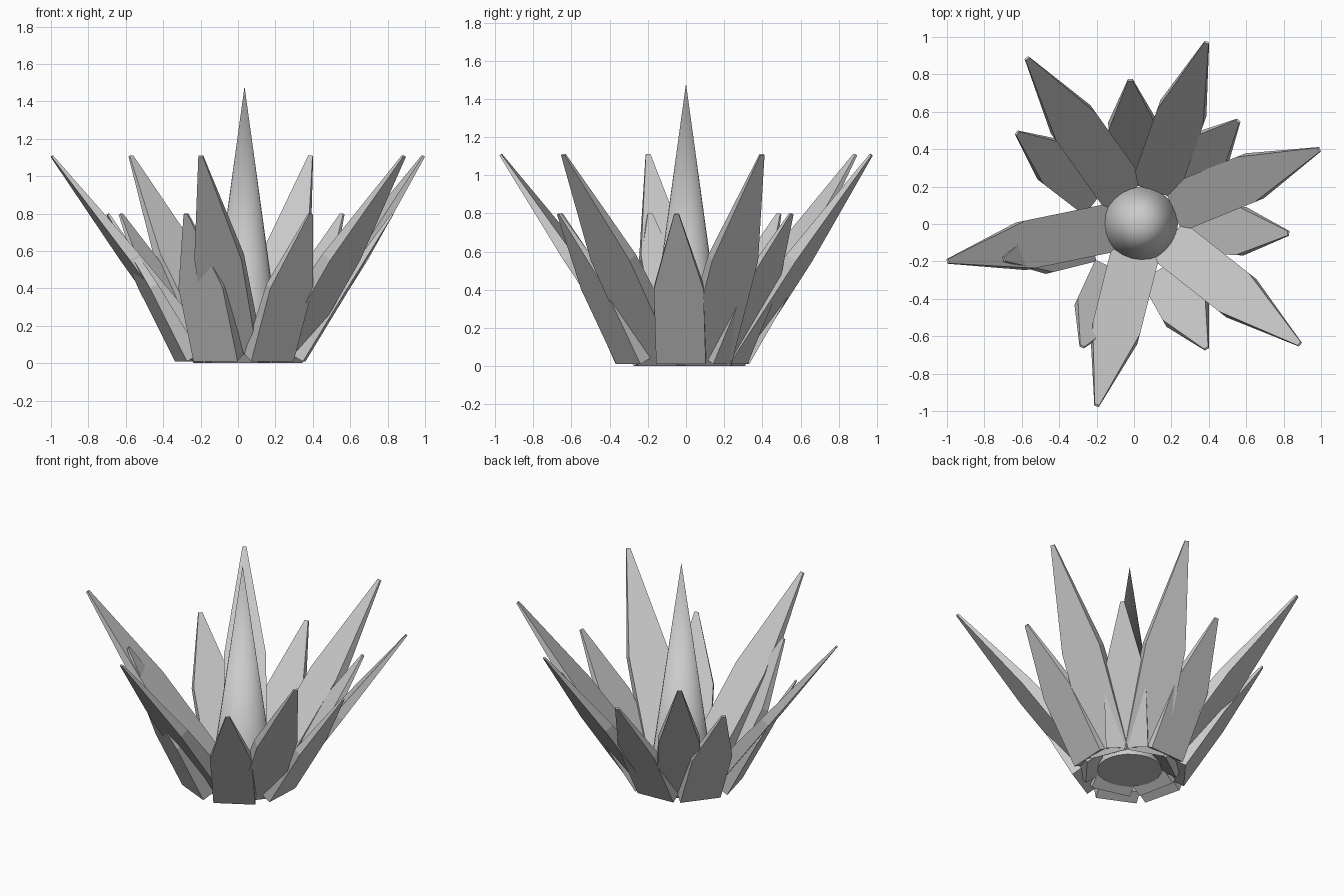
import bpy, bmesh
from mathutils import Vector

if "Cube" in bpy.data.objects:
    bpy.data.objects.remove(bpy.data.objects["Cube"])

WIDTH = 0.26      # blade width from base to shoulder
TIP = 0.025       # blunt tip width


def leaf(name, centre, tip, tip_z, base_in, base_out, shoulder):
    """Wedge-shaped blade: base and shoulder rectangles narrowing to a blunt tip."""
    c = Vector((centre[0], centre[1], 0))
    t = Vector((tip[0], tip[1], 0)) - c
    out = t.normalized()
    side = Vector((-out.y, out.x, 0))
    r_tip = t.length
    # (radius, height) of the inner and outer face along the blade
    in0, out0 = Vector(base_in), Vector(base_out)
    in2, out2 = Vector((r_tip - 0.01, tip_z)), Vector((r_tip, tip_z - 0.006))
    rings = [(in0, out0, WIDTH),
             (in0.lerp(in2, shoulder), out0.lerp(out2, shoulder), WIDTH),
             (in2, out2, TIP)]
    bm = bmesh.new()
    loops = []
    for a, b, w in rings:
        loops.append([bm.verts.new(c + out * p.x + side * s * w / 2 + Vector((0, 0, p.y)))
                      for p, s in ((a, 1), (a, -1), (b, -1), (b, 1))])
    for lo, hi in zip(loops, loops[1:]):
        for i in range(4):
            j = (i + 1) % 4
            bm.faces.new((lo[i], lo[j], hi[j], hi[i]))
    bm.faces.new(loops[0])
    bm.faces.new(loops[-1])
    bmesh.ops.recalc_face_normals(bm, faces=bm.faces)
    mesh = bpy.data.meshes.new(name)
    bm.to_mesh(mesh)
    bm.free()
    bpy.context.collection.objects.link(bpy.data.objects.new(name, mesh))


# Long leaves
long_tips = [(0.39, 0.975), (0.995, 0.4), (0.89, -0.645),
             (-0.2, -0.975), (-1.0, -0.2), (-0.575, 0.89)]
for i, p in enumerate(long_tips):
    leaf(f"long_leaf_{i + 1}", (0.05, 0.015), p, 1.11, (0.17, 0.06), (0.265, 0.0), 0.5)

# Short leaves
short_tips = [(0.83, -0.05), (0.56, 0.555), (-0.02, 0.775), (-0.63, 0.49),
              (-0.70, -0.19), (-0.28, -0.66), (0.39, -0.67)]
for i, p in enumerate(short_tips):
    leaf(f"short_leaf_{i + 1}", (0.02, -0.01), p, 0.8, (0.26, 0.05), (0.335, 0.01), 0.5)

# Central spike
bpy.ops.mesh.primitive_cone_add(vertices=24, radius1=0.2, radius2=0, depth=1.45,
                                location=(0.035, 0, 0.755))
bpy.context.object.name = "central_spike"
bpy.ops.object.shade_smooth_by_angle()
